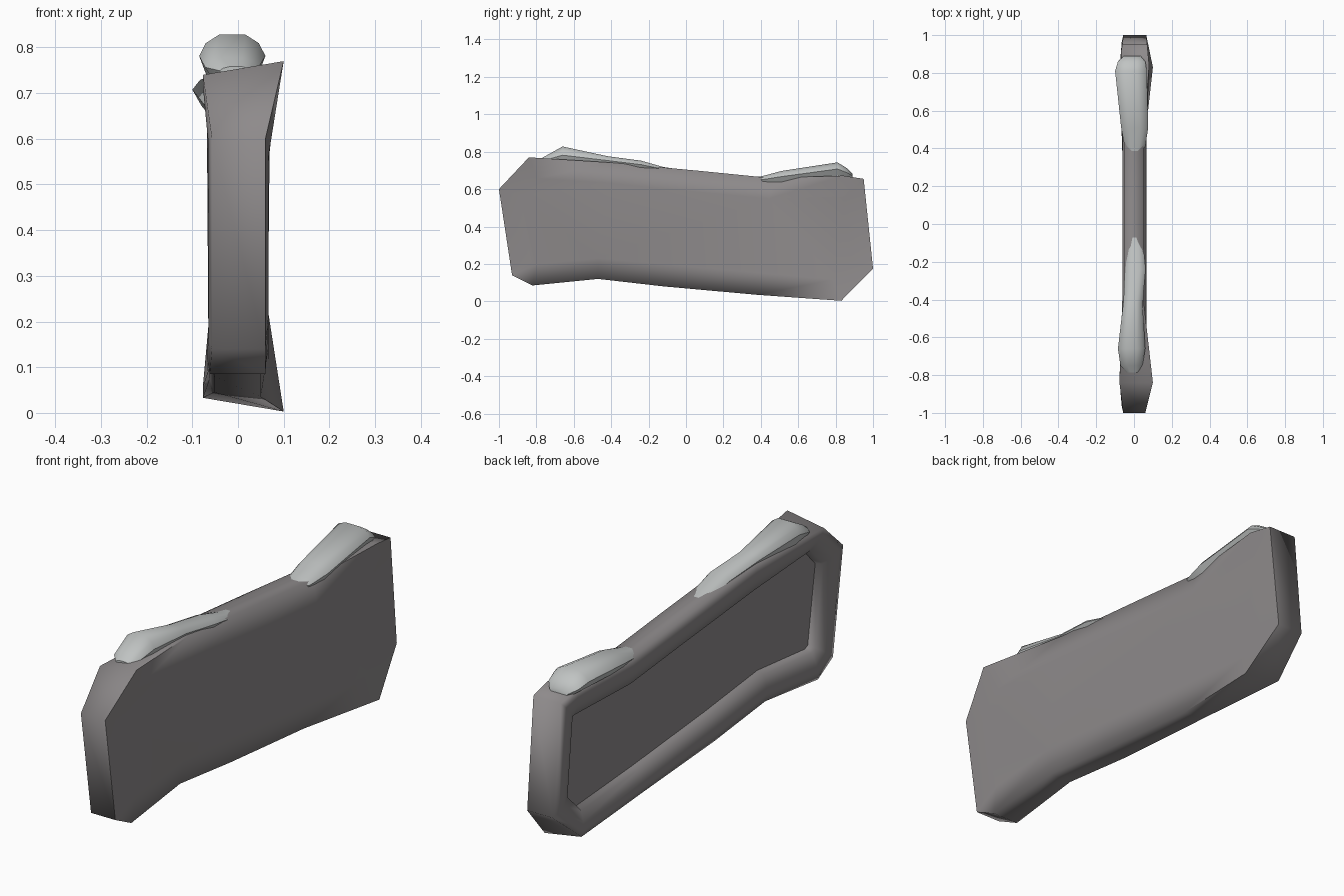
import bpy, bmesh, math
from mathutils import Vector

if "Cube" in bpy.data.objects:
    bpy.data.objects.remove(bpy.data.objects["Cube"])


def material(name, rgb):
    m = bpy.data.materials.new(name)
    m.diffuse_color = (*rgb, 1)
    m.use_nodes = True
    m.node_tree.nodes["Principled BSDF"].inputs["Base Color"].default_value = m.diffuse_color
    return m


STONE = material("warm grey stone", (0.27, 0.255, 0.258))
SNOW = material("pale grey cap", (0.53, 0.55, 0.545))


def make(name, rings, mat, caps, angle):
    """Skin a list of closed rings; caps = (first, last)."""
    bm = bmesh.new()
    vs = [[bm.verts.new(p) for p in r] for r in rings]
    n = len(rings[0])
    for a, b in zip(vs, vs[1:]):
        for i in range(n):
            j = (i + 1) % n
            bm.faces.new((a[i], a[j], b[j], b[i]))
    if caps[0]:
        bm.faces.new(vs[0][::-1])
    if caps[1]:
        bm.faces.new(vs[-1])
    bmesh.ops.recalc_face_normals(bm, faces=bm.faces)
    me = bpy.data.meshes.new(name)
    bm.to_mesh(me)
    bm.free()
    me.materials.append(mat)
    ob = bpy.data.objects.new(name, me)
    bpy.context.collection.objects.link(ob)
    bpy.context.view_layer.objects.active = ob
    ob.select_set(True)
    bpy.ops.object.shade_smooth_by_angle(angle=math.radians(angle))
    ob.select_set(False)
    return ob


# Slab outline: y, z, flare of left edge, flare of right edge, z shift of left edge
OUTLINE = [
    (-1.0, .60, .005, .01, 0), (-.84, .77, .025, .05, -.03), (-.4, .742, 0, 0, 0),
    (.1, .695, 0, 0, 0), (.45, .66, 0, 0, 0), (.84, .672, .01, .03, 0),
    (.95, .655, .01, .02, 0), (1.0, .175, .005, .015, 0), (.83, .003, .025, .05, .03),
    (.38, .035, 0, 0, .01), (-.12, .08, 0, 0, 0), (-.47, .12, 0, 0, 0),
    (-.82, .085, .01, .01, 0), (-.93, .14, .005, .01, 0)]


def inset(d):
    """Outline points moved inwards by d with mitred corners."""
    pts = [Vector(o[:2]) for o in OUTLINE]
    out = []
    for i, p in enumerate(pts):
        e1 = (p - pts[i - 1]).normalized()
        e2 = (pts[(i + 1) % len(pts)] - p).normalized()
        n1, n2 = Vector((e1.y, -e1.x)), Vector((e2.y, -e2.x))
        out.append(p + (n1 + n2) * d / (1 + n1.dot(n2)))
    return out


def ring(x, d, left=0, right=0):
    return [(x - left * o[2] + right * o[3], p.x, p.y + left * o[4])
            for o, p in zip(OUTLINE, inset(d))]


# Stone slab: smooth bulged back on +x, rounded rim on -x
make("stone_slab", [
    ring(.067, .11), ring(.05, 0, right=1), ring(-.052, 0, left=1),
    ring(-.062, .035, left=.6), ring(-.06, .07, left=.3),
    ring(-.045, .115), ring(-.015, .125)], STONE, (True, False), 85)

# Recessed flat panel closing the rim
make("recessed_panel", [ring(-.0151, .125), ring(-.01, .125)], STONE, (True, True), 30)


# Caps lying on the top edge: y, x left, x right, z base, z top
def cap(name, sections):
    rings = []
    for y, l, r, b, t in sections:
        w, h = r - l, t - b
        rings.append([(l + w * u, y + s * k, b + h * v) for u, v, s, k in (
            (.12, 0, 0, 0), (0, .5, 0, 0), (.1, .8, 0, 0), (.3, 1, 0, 0),
            (.7, 1, 0, 0), (.9, .8, 0, 0), (1, .5, 0, 0), (.88, 0, 0, 0))])
    make(name, rings, SNOW, (True, True), 50)


cap("front_cap", [
    (-.785, -.04, .03, .74, .758), (-.75, -.072, .045, .735, .778),
    (-.66, -.085, .06, .735, .828), (-.42, -.057, .045, .73, .776),
    (-.24, -.045, .062, .71, .752), (-.12, -.035, .05, .695, .718),
    (-.05, -.02, .02, .69, .708)])
cap("back_cap", [
    (.37, -.025, .03, .645, .664), (.41, -.05, .06, .632, .67),
    (.51, -.068, .075, .637, .697), (.81, -.1, .068, .672, .743),
    (.86, -.085, .06, .665, .712), (.89, -.055, .035, .66, .682)])
